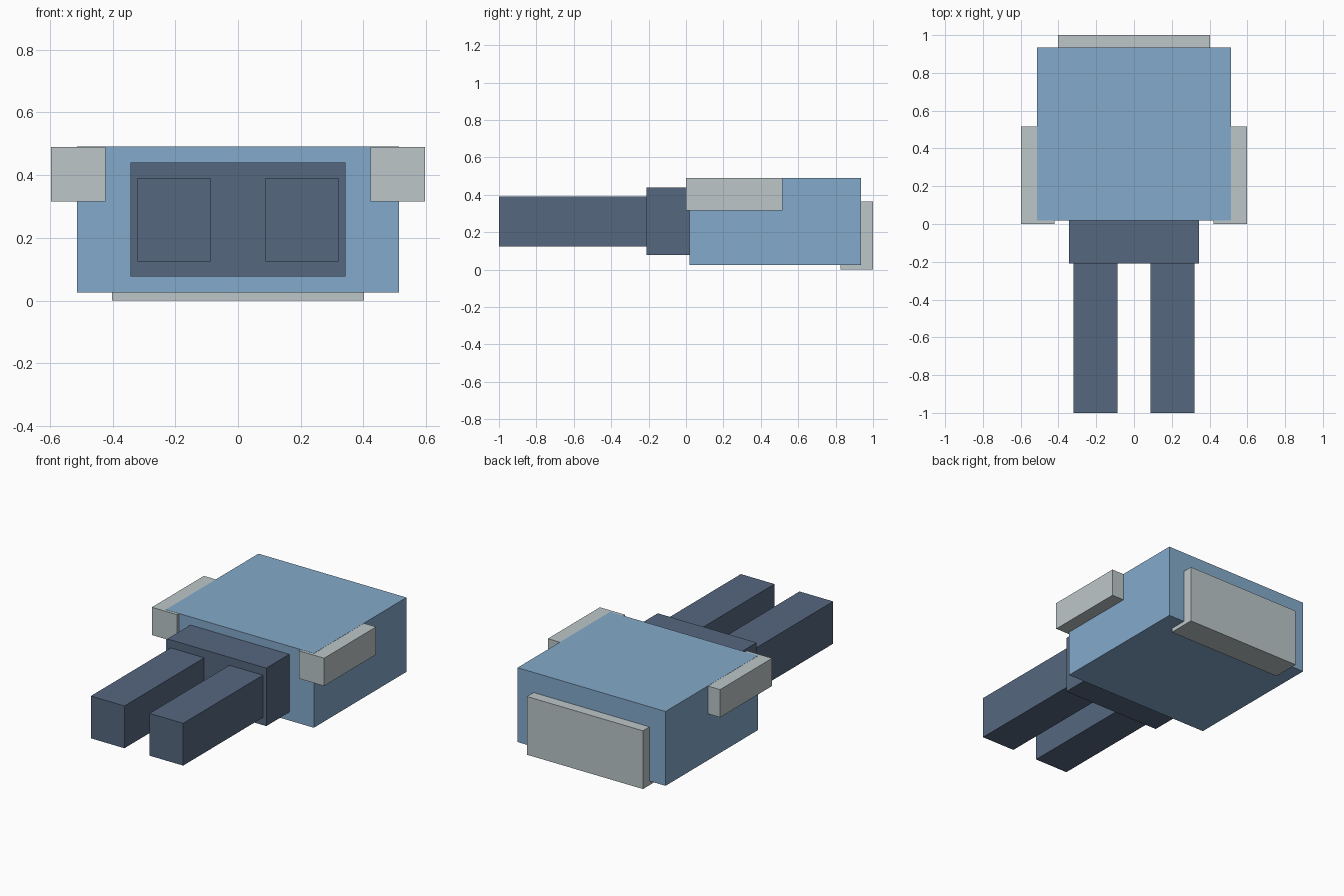
import bpy
import bmesh
from mathutils import Vector

if "Cube" in bpy.data.objects:
    bpy.data.objects.remove(bpy.data.objects["Cube"])


def material(name, rgb):
    m = bpy.data.materials.new(name)
    m.diffuse_color = (*rgb, 1.0)
    m.use_nodes = True
    m.node_tree.nodes["Principled BSDF"].inputs["Base Color"].default_value = m.diffuse_color
    return m


BLUE = material("light blue", (0.231, 0.402, 0.597))
NAVY = material("slate navy", (0.093, 0.136, 0.216))
GREY = material("pale grey", (0.503, 0.565, 0.578))


def box(name, low, high, mat):
    """Flat-sided block between two opposite corners."""
    low, high = Vector(low), Vector(high)
    bm = bmesh.new()
    bmesh.ops.create_cube(bm, size=1.0)
    bmesh.ops.scale(bm, vec=high - low, verts=bm.verts)
    bmesh.ops.translate(bm, vec=(low + high) / 2, verts=bm.verts)
    mesh = bpy.data.meshes.new(name)
    bm.to_mesh(mesh)
    bm.free()
    mesh.materials.append(mat)
    obj = bpy.data.objects.new(name, mesh)
    bpy.context.collection.objects.link(obj)
    return obj


# Main housing, a hair taller than the side blocks so its top stays clean
box("housing", (-0.513, 0.018, 0.025), (0.513, 0.935, 0.491), BLUE)

# Collar at the front of the housing
box("collar", (-0.343, -0.21, 0.077), (0.343, 0.03, 0.44), NAVY)

# Plate on the back, reaching under the housing
box("back_plate", (-0.402, 0.825, 0.0), (0.402, 1.0, 0.365), GREY)

# Paired prongs and side blocks
for side, s in (("left", -1), ("right", 1)):
    for part, x0, x1, y0, y1, z0, z1, mat in (
        ("prong", 0.087, 0.32, -1.0, -0.205, 0.125, 0.39, NAVY),
        ("side_block", 0.422, 0.597, 0.0, 0.515, 0.316, 0.49, GREY),
    ):
        xs = sorted((s * x0, s * x1))
        box(f"{side}_{part}", (xs[0], y0, z0), (xs[1], y1, z1), mat)
